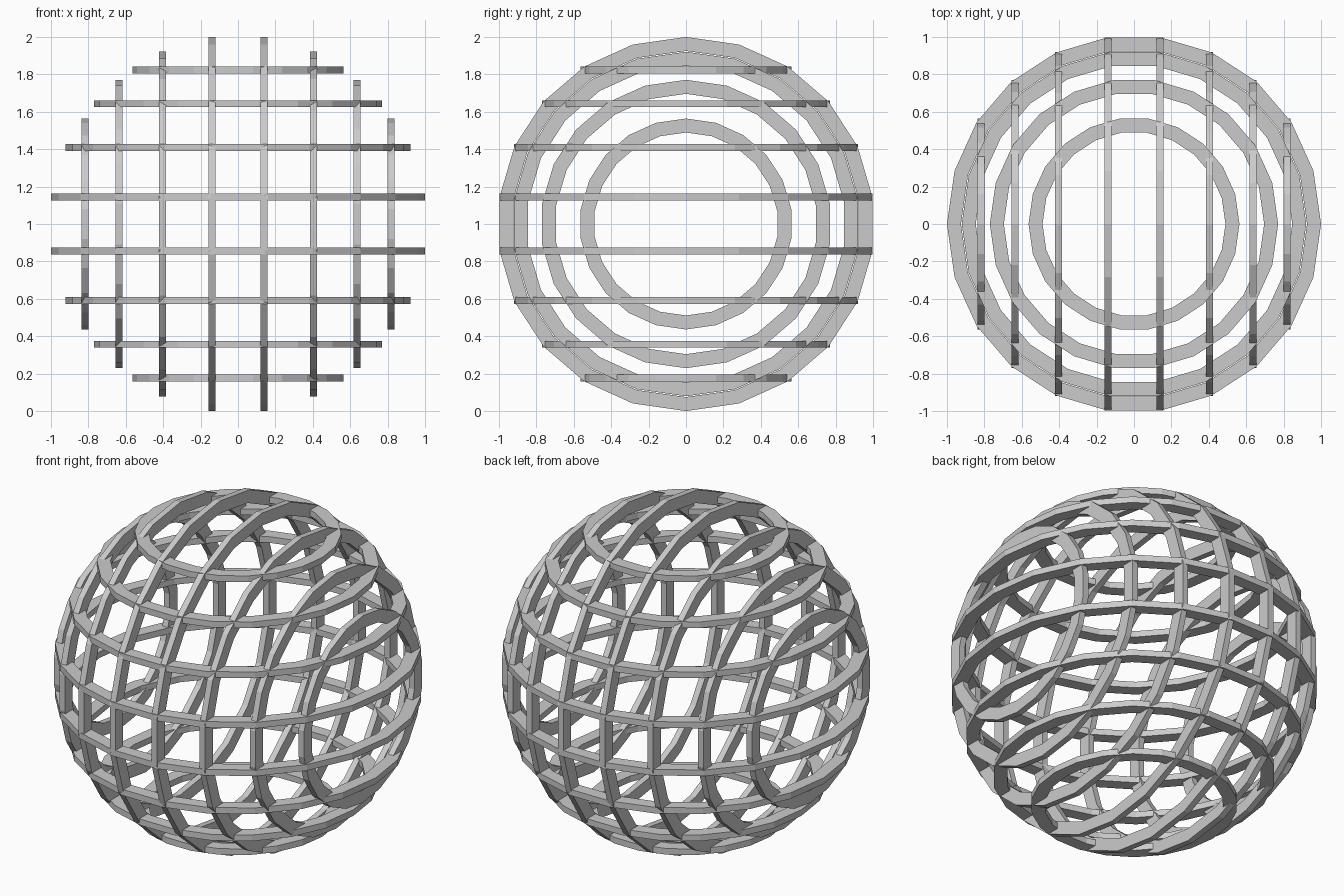
import bpy, bmesh
from math import cos, sin, pi

if "Cube" in bpy.data.objects:
    bpy.data.objects.remove(bpy.data.objects["Cube"])

SIDES = 22
THICK = 0.037      # bar width along the ring axis
DEPTH = 0.075      # bar depth toward the centre
FIT_Y = 1.008      # slight stretch so the flat sides reach y = +-1


def ring(name, radius, offset, upright):
    """Rectangular-section ring; upright rings circle the x axis, others the z axis."""
    bm = bmesh.new()
    section = [(radius, -THICK / 2), (radius, THICK / 2),
               (radius - DEPTH, THICK / 2), (radius - DEPTH, -THICK / 2)]
    loops = []
    for i in range(SIDES):
        a = 2 * pi * i / SIDES
        loop = []
        for r, h in section:
            u, v, w = r * cos(a), r * sin(a) * FIT_Y, offset + h
            loop.append(bm.verts.new((w, v, u + 1) if upright else (u, v, w + 1)))
        loops.append(loop)
    for i in range(SIDES):
        p, q = loops[i], loops[(i + 1) % SIDES]
        for j in range(4):
            k = (j + 1) % 4
            bm.faces.new((p[j], q[j], q[k], p[k]))
    bmesh.ops.recalc_face_normals(bm, faces=bm.faces)
    mesh = bpy.data.meshes.new(name)
    bm.to_mesh(mesh)
    bm.free()
    bpy.context.collection.objects.link(bpy.data.objects.new(name, mesh))


# Outer radius and offset from the centre for each family of rings
radii = [1.0, 0.921, 0.771, 0.564]
level_offsets = [0.144, 0.410, 0.643, 0.824]
upright_offsets = [0.139, 0.404, 0.636, 0.817]

for n, r in enumerate(radii, 1):
    for side, s in (("a", -1), ("b", 1)):
        ring(f"level_ring_{n}_{side}", r, s * level_offsets[n - 1], False)
        ring(f"upright_ring_{n}_{side}", r, s * upright_offsets[n - 1], True)
